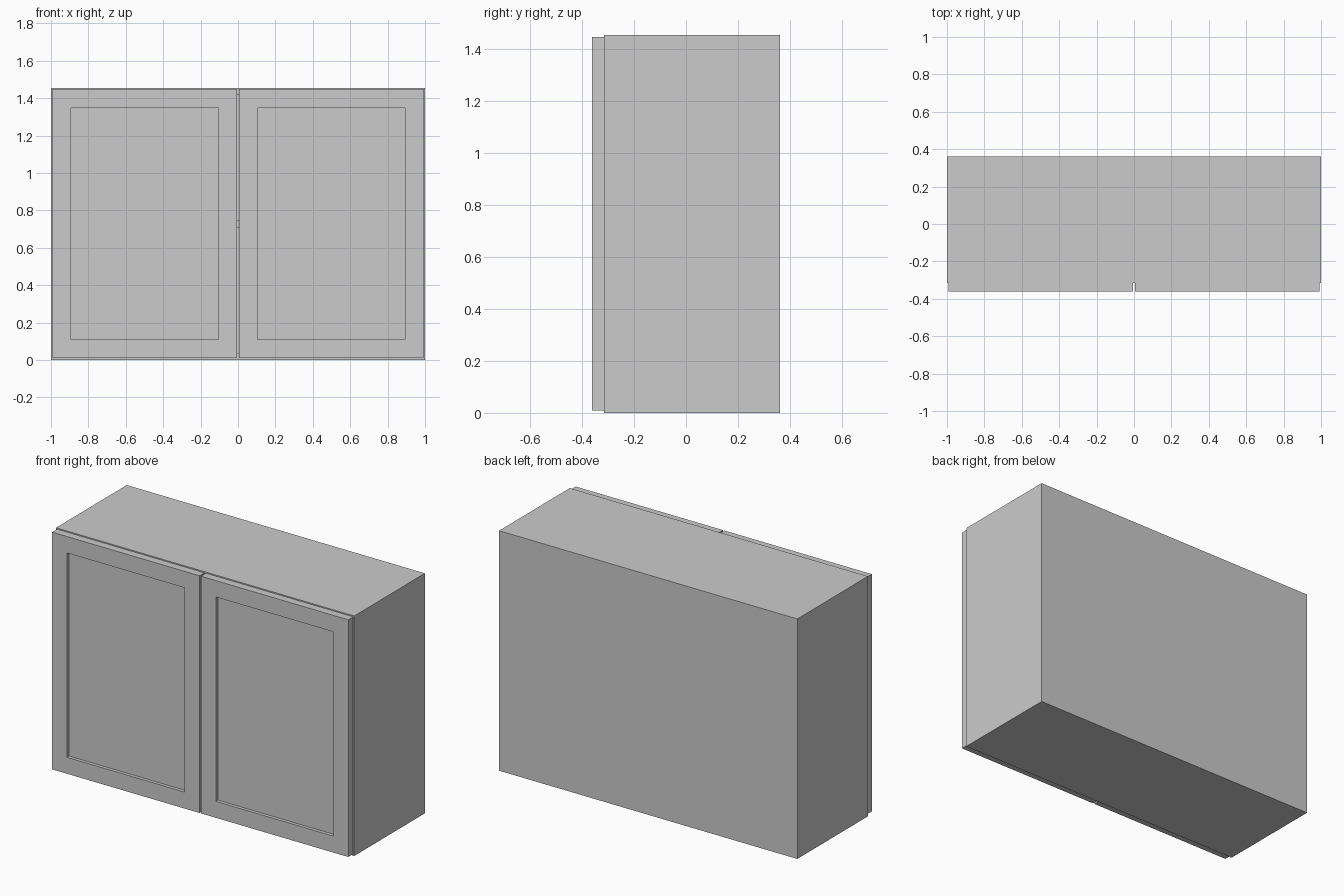
import bpy
import bmesh
from mathutils import Vector

if "Cube" in bpy.data.objects:
    bpy.data.objects.remove(bpy.data.objects["Cube"])

W, H = 1.0, 1.455          # half width, height
Y0, Y1 = -0.315, 0.362     # carcass front and back
DOOR_Y = -0.362            # door front
T = 0.037                  # board thickness


def board(name, lo, hi, recess=None):
    """Box between two corners; recess = (frame width, depth) sinks the front face."""
    bm = bmesh.new()
    bmesh.ops.create_cube(bm, size=1)
    lo, hi = Vector(lo), Vector(hi)
    for v in bm.verts:
        v.co = Vector([(lo[i] + hi[i]) / 2 + v.co[i] * (hi[i] - lo[i]) for i in range(3)])
    if recess:
        width, depth = recess
        bm.normal_update()
        front = min(bm.faces, key=lambda f: f.calc_center_median().y)
        bmesh.ops.inset_region(bm, faces=[front], thickness=width)
        # Extrude a vertical step so the recess has square walls
        step = bmesh.ops.extrude_discrete_faces(bm, faces=[front])["faces"][0]
        for v in step.verts:
            v.co.y += depth
    bmesh.ops.recalc_face_normals(bm, faces=bm.faces)
    mesh = bpy.data.meshes.new(name)
    bm.to_mesh(mesh)
    bm.free()
    obj = bpy.data.objects.new(name, mesh)
    bpy.context.collection.objects.link(obj)
    return obj


# Side panels and recessed doors, one of each per side
for label, s in (("left", -1), ("right", 1)):
    x = sorted((s * W, s * (W - T)))
    board(label + "_side_panel", (x[0], Y0, 0), (x[1], Y1, H))
    x = sorted((s * 0.005, s * 0.993))
    board(label + "_door", (x[0], DOOR_Y, 0.01), (x[1], Y0, 1.448), recess=(0.141, 0.02))

# Horizontal boards between the sides
for name, z in (("bottom_panel", 0), ("middle_shelf", 0.71), ("top_panel", H - T)):
    board(name, (-W + T, Y0, z), (W - T, Y1 - (T if name == "middle_shelf" else 0), z + T))

# Back panel, flush with the rear edges
board("back_panel", (-W + T, Y1 - T, T), (W - T, Y1, H - T))
